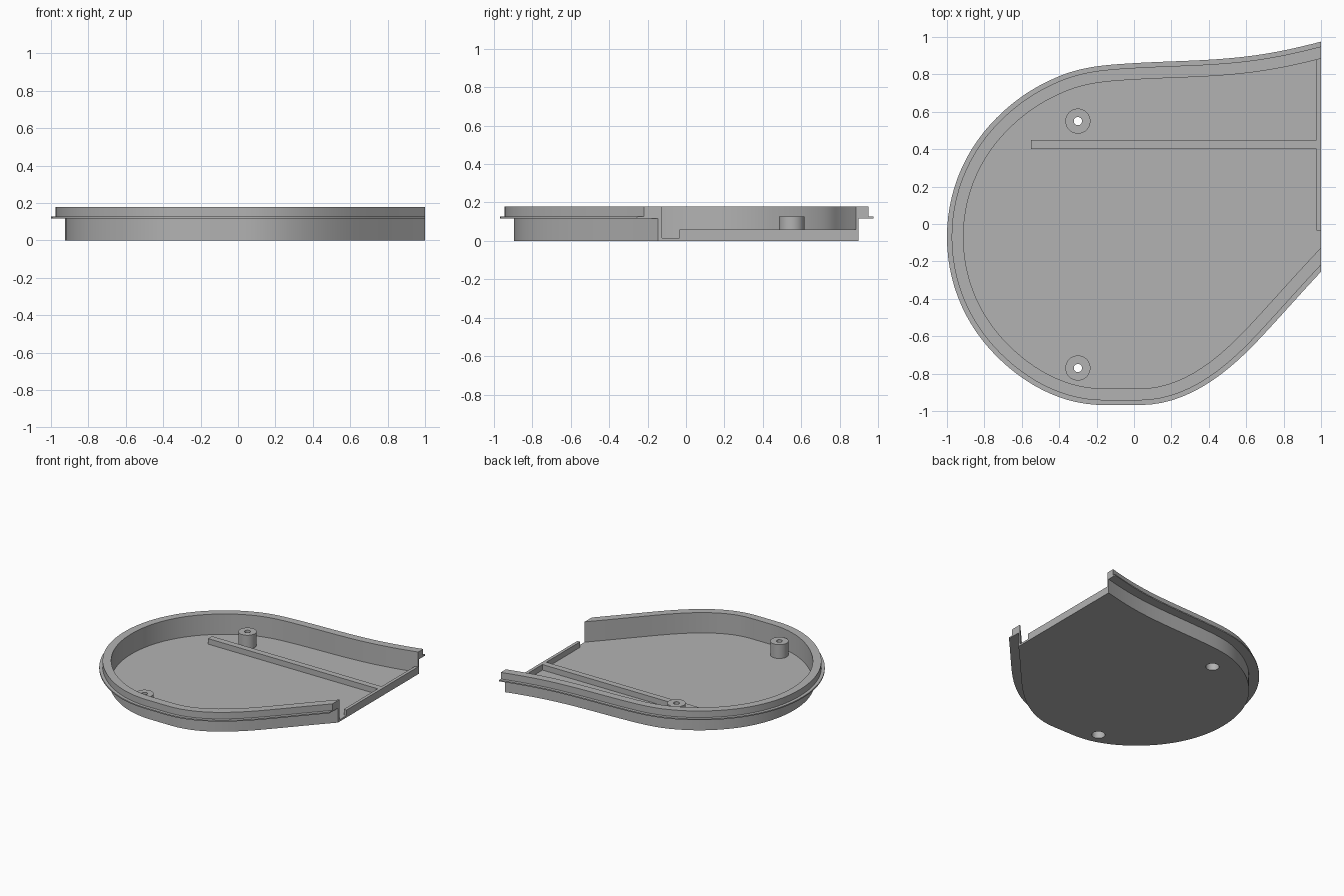
import bpy, bmesh, math
from mathutils import Vector
from mathutils.geometry import interpolate_bezier

cube = bpy.data.objects.get("Cube")
if cube:
    bpy.data.objects.remove(cube, do_unlink=True)

grey = bpy.data.materials.new("plain grey")
grey.use_nodes = True
COLOUR = (0.45, 0.45, 0.45, 1)
grey.diffuse_color = COLOUR
grey.node_tree.nodes["Principled BSDF"].inputs["Base Color"].default_value = COLOUR

FLOOR, RIB_TOP, POST_TOP = 0.015, 0.06, 0.127
POSTS = [(-0.3, 0.55), (-0.3, -0.77)]
BORE, HOLE, POST_R = 0.05, 0.022, 0.067
SIDES = 40


def finish(name, bm):
    bmesh.ops.remove_doubles(bm, verts=bm.verts, dist=1e-5)
    bmesh.ops.recalc_face_normals(bm, faces=bm.faces)
    mesh = bpy.data.meshes.new(name)
    bm.to_mesh(mesh)
    bm.free()
    mesh.materials.append(grey)
    obj = bpy.data.objects.new(name, mesh)
    bpy.context.collection.objects.link(obj)
    bpy.ops.object.select_all(action='DESELECT')
    obj.select_set(True)
    bpy.context.view_layer.objects.active = obj
    bpy.ops.object.shade_smooth_by_angle(angle=math.radians(30))
    return obj


def clip_right(bm):
    """Cut flat at x = 1 and cap the open ends."""
    bmesh.ops.bisect_plane(bm, geom=bm.verts[:] + bm.edges[:] + bm.faces[:],
                           plane_co=(1, 0, 0), plane_no=(1, 0, 0), clear_outer=True)
    bmesh.ops.holes_fill(bm, edges=[e for e in bm.edges if e.is_boundary])


# Outer outline: knots with travel directions, from back right round to front right
KNOTS = [((1.15, 1.015), (-1, -0.27)), ((1, 0.975), (-1, -0.26)),
         ((0.55, 0.89), (-1, -0.1)), ((0, 0.86), (-1, -0.06)),
         ((-0.4, 0.79), (-0.92, -0.38)), ((-0.736, 0.566), (-1, -1)),
         ((-1, -0.07), (0, -1)), ((-0.736, -0.706), (1, -1)),
         ((-0.16, -0.968), (1, 0)), ((0.03, -0.968), (1, 0)),
         ((0.68, -0.605), (0.68, 0.73)), ((1, -0.255), (0.68, 0.73)),
         ((1.15, -0.094), (0.68, 0.73))]
path = []
for (a, ta), (b, tb) in zip(KNOTS, KNOTS[1:]):
    a, b = Vector(a), Vector(b)
    reach = (b - a).length * 0.35
    path += interpolate_bezier(a, a + Vector(ta).normalized() * reach,
                               b - Vector(tb).normalized() * reach, b, 14)[:-1]
path.append(Vector(KNOTS[-1][0]))


def inset(d):
    points = []
    for i, p in enumerate(path):
        t = (path[min(i + 1, len(path) - 1)] - path[max(i - 1, 0)]).normalized()
        points.append((p.x - t.y * d, p.y + t.x * d))
    return points


def circle(x, y, r):
    return [(x + r * math.cos(2 * math.pi * i / SIDES),
             y + r * math.sin(2 * math.pi * i / SIDES)) for i in range(SIDES)]


# Wall with thin flange and raised rim, swept along the outline
BODY, INNER = 0.075, 0.088
SECTION = [(BODY, FLOOR), (BODY, 0.117), (0, 0.117), (0, 0.127),
           (0.025, 0.127), (0.025, 0.18), (INNER, 0.18), (INNER, FLOOR)]
bm = bmesh.new()
rails = [[bm.verts.new((x, y, z)) for x, y in inset(d)] for d, z in SECTION]
for k, rail in enumerate(rails):
    other = rails[(k + 1) % len(rails)]
    for i in range(len(path) - 1):
        bm.faces.new((rail[i], rail[i + 1], other[i + 1], other[i]))
clip_right(bm)
finish("rim_wall", bm)

# Floor plate with two screw bores
bm = bmesh.new()
for loop in [inset(BODY)] + [circle(x, y, BORE) for x, y in POSTS]:
    vs = [bm.verts.new((x, y, 0)) for x, y in loop]
    for i, v in enumerate(vs):
        bm.edges.new((v, vs[i - 1]))
bmesh.ops.triangle_fill(bm, edges=bm.edges[:], use_beauty=True)
top = bmesh.ops.extrude_face_region(bm, geom=bm.faces[:], use_keep_orig=True)["geom"]
bmesh.ops.translate(bm, vec=(0, 0, FLOOR),
                    verts=[g for g in top if isinstance(g, bmesh.types.BMVert)])
clip_right(bm)
finish("floor_plate", bm)

# Hollow screw posts, counterbored from underneath
POST_PROFILE = [(POST_R, FLOOR), (POST_R, POST_TOP), (HOLE, POST_TOP),
                (HOLE, 0.105), (BORE, 0.105), (BORE, FLOOR)]
for (x, y), side in zip(POSTS, ("back", "front")):
    bm = bmesh.new()
    rings = [[bm.verts.new((px, py, z)) for px, py in circle(x, y, r)]
             for r, z in POST_PROFILE]
    for low, high in zip(rings, rings[1:] + rings[:1]):
        for i in range(SIDES):
            bm.faces.new((low[i - 1], low[i], high[i], high[i - 1]))
    finish(side + "_screw_post", bm)


def box(name, x0, x1, y0, y1, z0, z1):
    bm = bmesh.new()
    bmesh.ops.create_cube(bm, size=1)
    for v in bm.verts:
        v.co = ((x0 + x1) / 2 + v.co.x * (x1 - x0), (y0 + y1) / 2 + v.co.y * (y1 - y0),
                (z0 + z1) / 2 + v.co.z * (z1 - z0))
    finish(name, bm)


# Long inner rib and low end wall
box("floor_rib", -0.55, 0.975, 0.4, 0.45, FLOOR, RIB_TOP)
box("end_wall", 0.975, 1, -0.035, 0.885, FLOOR, RIB_TOP)
